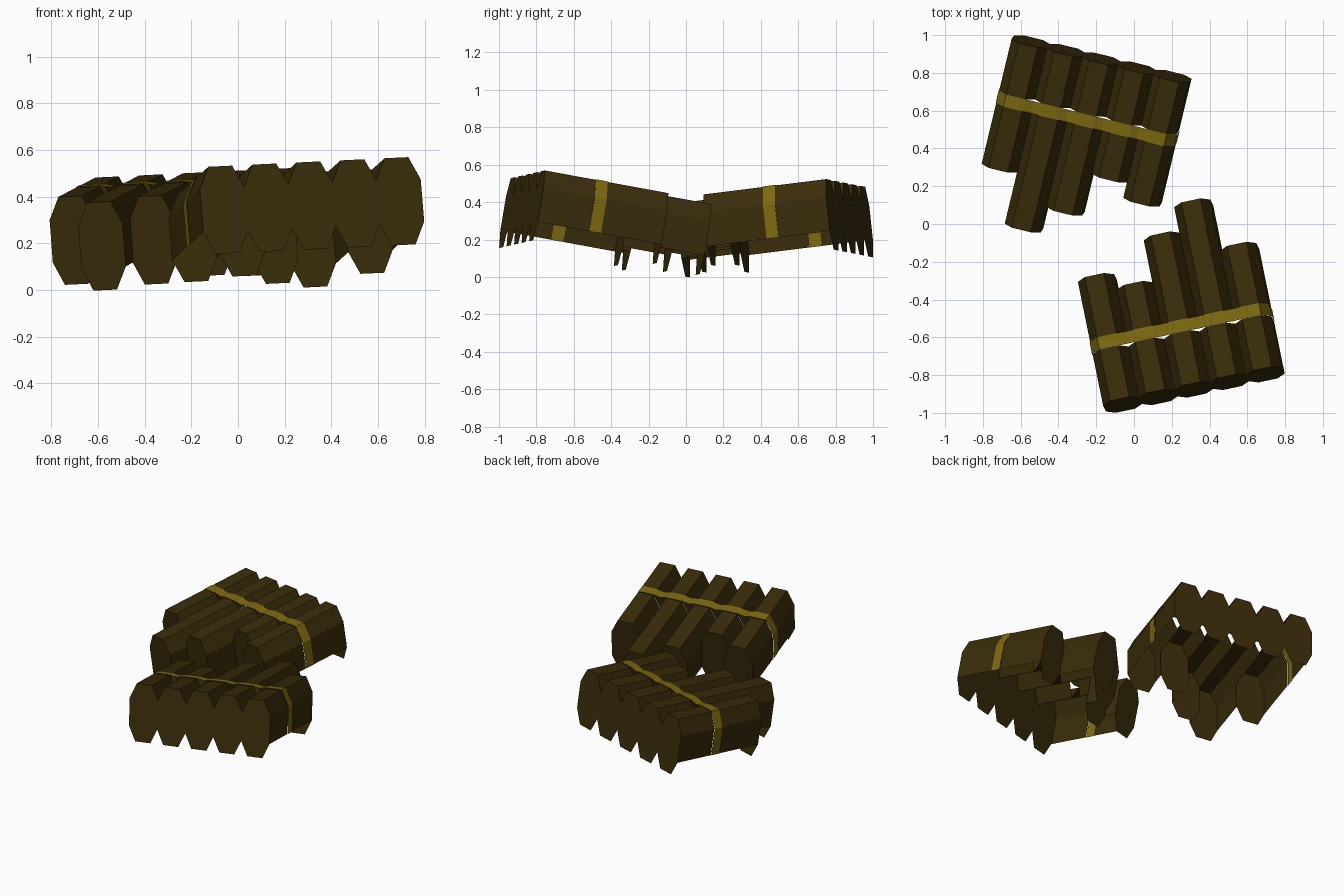
import bpy, bmesh
from math import radians, sin, cos
from mathutils import Matrix, Vector

if "Cube" in bpy.data.objects:
    bpy.data.objects.remove(bpy.data.objects["Cube"])


def material(name, color):
    m = bpy.data.materials.new(name)
    m.diffuse_color = (*color, 1)
    m.use_nodes = True
    m.node_tree.nodes["Principled BSDF"].inputs["Base Color"].default_value = m.diffuse_color
    return m


WOOD = material("dark_wood", (0.041, 0.025, 0.003))
STRAP = material("strap_yellow", (0.2, 0.14, 0.005))

HALF_W, HALF_H = 0.098, 0.19     # log half width and height
FLAT, SIDE = 0.052, 0.092        # half lengths of the top and side facets
STEP = 0.193                     # spacing between logs
LENGTHS = [0.68, 0.595, 0.825, 0.965, 0.685]
BAND = (0.283, 0.349)            # strap start and end along the logs


def finish(bm, name, frame, mat):
    me = bpy.data.meshes.new(name)
    bm.to_mesh(me)
    bm.free()
    me.materials.append(mat)
    ob = bpy.data.objects.new(name, me)
    ob.matrix_world = frame
    bpy.context.collection.objects.link(ob)


# Open sheet: a profile in xz swept along y, facing outward
def sheet(bm, pts, y0, y1):
    a, b = ([bm.verts.new((x, y, z)) for x, z in pts] for y in (y0, y1))
    for i in range(len(pts) - 1):
        bm.faces.new((a[i], b[i], b[i + 1], a[i + 1]))


# Stretched octagonal log: full end caps, open underside, walls only where
# the shorter neighbour leaves them exposed
def log(name, i, frame):
    cx, length = (i - 2) * STEP, LENGTHS[i]
    roof = [(cx - HALF_W, SIDE), (cx - FLAT, HALF_H),
            (cx + FLAT, HALF_H), (cx + HALF_W, SIDE)]
    floor = [(x, -z) for x, z in reversed(roof)]
    bm = bmesh.new()
    sheet(bm, roof, 0, BAND[0])
    sheet(bm, roof, BAND[1], length)
    for side, wall in ((-1, [floor[3], roof[0]]), (1, [roof[3], floor[0]])):
        j = i + side
        if 0 <= j < 5:
            if length > LENGTHS[j]:
                sheet(bm, wall, LENGTHS[j], length)
        else:
            sheet(bm, wall, 0, BAND[0])
            sheet(bm, wall, BAND[1], length)
    for y, order in ((0, roof + floor), (length, (roof + floor)[::-1])):
        bm.faces.new([bm.verts.new((x, y, z)) for x, z in order])
    bmesh.ops.remove_doubles(bm, verts=bm.verts, dist=1e-5)
    finish(bm, name, frame, WOOD)


# Strap over the tops and outer sides, dipping slightly between the tops
def strap(name, frame):
    edge = 2 * STEP + HALF_W + 0.003
    pts = [(-edge, -SIDE), (-edge, SIDE)]
    for i in range(5):
        cx = (i - 2) * STEP
        pts += [(cx - FLAT, HALF_H + 0.003), (cx + FLAT, HALF_H + 0.003)]
        if i < 4:
            pts.append((cx + STEP / 2, HALF_H - 0.006))
    pts += [(edge, SIDE), (edge, -SIDE)]
    bm = bmesh.new()
    sheet(bm, pts, *BAND)
    finish(bm, name, frame, STRAP)


# Bundle frame: origin at the middle of the flush end, logs run along local y
def frame(origin, yaw, pitch, roll):
    c, s = cos(radians(yaw)), sin(radians(yaw))
    x = Vector((c, s, sin(radians(roll)))).normalized()
    y = Vector((-s, c, -sin(radians(pitch))))
    z = x.cross(y).normalized()
    y = z.cross(x)
    rot = Matrix((x, y, z)).transposed().to_4x4()
    return Matrix.Translation(origin) @ rot


bundles = {
    "front": frame((0.317, -0.877, 0.362), 12, 10.4, 2.7),
    "back": frame((-0.172, 0.874, 0.314), 180 - 13.8, 7, -2.7),
}
for side, f in bundles.items():
    for i in range(5):
        log(f"{side}_log_{i + 1}", i, f)
    strap(f"{side}_strap", f)
